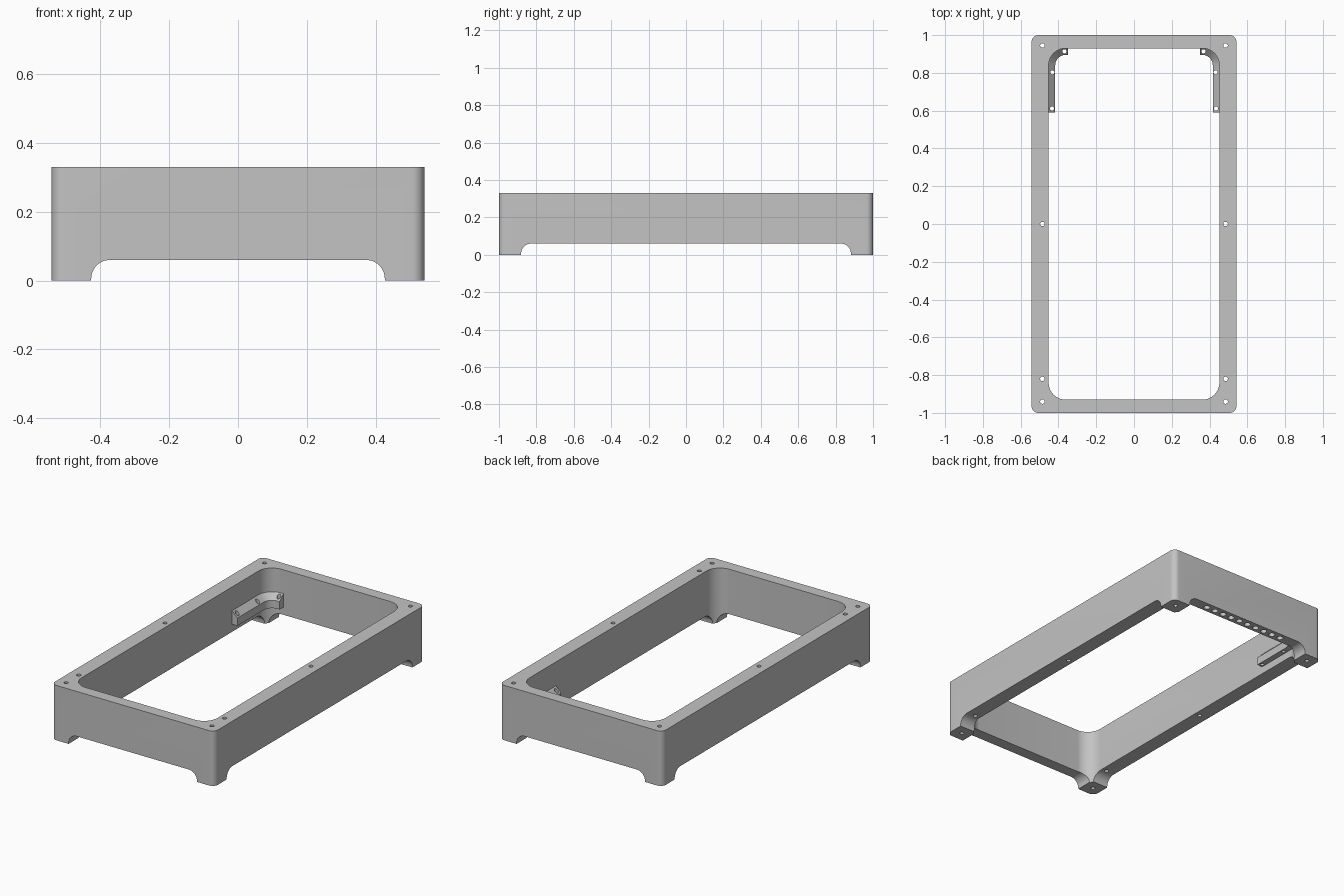
import bpy
import bmesh
from math import cos, sin, pi, radians
from mathutils import Vector

if "Cube" in bpy.data.objects:
    bpy.data.objects.remove(bpy.data.objects["Cube"], do_unlink=True)

grey = bpy.data.materials.new("plain grey")
grey.use_nodes = True
grey.diffuse_color = (0.55, 0.55, 0.55, 1)
grey.node_tree.nodes["Principled BSDF"].inputs["Base Color"].default_value = (0.55, 0.55, 0.55, 1)

HEIGHT = 0.33
INNER_X, INNER_Y, INNER_R = 0.452, 0.93, 0.09


def make_object(name, bm):
    bmesh.ops.recalc_face_normals(bm, faces=bm.faces)
    mesh = bpy.data.meshes.new(name)
    bm.to_mesh(mesh)
    bm.free()
    obj = bpy.data.objects.new(name, mesh)
    bpy.context.collection.objects.link(obj)
    mesh.materials.append(grey)
    return obj


def rounded_rect(hx, hy, r, steps=12):
    pts = []
    for quarter, (sx, sy) in enumerate([(1, 1), (-1, 1), (-1, -1), (1, -1)]):
        for i in range(steps + 1):
            a = (quarter + i / steps) * pi / 2
            pts.append((sx * (hx - r) + r * cos(a), sy * (hy - r) + r * sin(a)))
    return pts


def prism(name, outline, start, depth):
    """Extrude a closed outline of 3D points along a vector."""
    bm = bmesh.new()
    face = bm.faces.new([bm.verts.new(Vector(p) + Vector(start)) for p in outline])
    ext = bmesh.ops.extrude_face_region(bm, geom=[face])
    bmesh.ops.translate(bm, vec=depth, verts=[v for v in ext["geom"] if isinstance(v, bmesh.types.BMVert)])
    return make_object(name, bm)


def drill(name, points, r, z0, z1):
    """One cutter holding a vertical cylinder at each point."""
    bm = bmesh.new()
    for x, y in points:
        made = bmesh.ops.create_cone(bm, cap_ends=True, segments=20, radius1=r, radius2=r, depth=z1 - z0)
        bmesh.ops.translate(bm, vec=(x, y, (z0 + z1) / 2), verts=made["verts"])
    return make_object(name, bm)


def activate(obj):
    bpy.ops.object.select_all(action="DESELECT")
    obj.select_set(True)
    bpy.context.view_layer.objects.active = obj


def cut(obj, cutter):
    cutter.hide_render = True
    mod = obj.modifiers.new("cut", "BOOLEAN")
    mod.operation, mod.solver, mod.object = "DIFFERENCE", "EXACT", cutter
    activate(obj)
    bpy.ops.object.modifier_apply(modifier=mod.name)
    bpy.data.objects.remove(cutter, do_unlink=True)


def smooth(obj):
    activate(obj)
    bpy.ops.object.shade_smooth_by_angle(angle=radians(30))


# Rounded frame with an open middle
outer = [(x, y, 0) for x, y in rounded_rect(0.542, 1.0, 0.035)]
inner = [(x, y, 0) for x, y in rounded_rect(INNER_X, INNER_Y, INNER_R)]
frame = prism("frame", outer, (0, 0, 0), (0, 0, HEIGHT))
cut(frame, prism("opening_cutter", inner, (0, 0, -0.1), (0, 0, 0.6)))


# Arched gaps under each wall, leaving four corner feet
def arch(half, top=0.06, r=0.055):
    right = [(half, -0.1)]
    right += [(half - r + r * cos(i * pi / 24), top - r + r * sin(i * pi / 24)) for i in range(13)]
    return right + [(-u, z) for u, z in reversed(right)]


cut(frame, prism("front_arch_cutter", [(u, 0, z) for u, z in arch(0.427)], (0, -1.2, 0), (0, 2.4, 0)))
cut(frame, prism("side_arch_cutter", [(0, u, z) for u, z in arch(0.882)], (-0.8, 0, 0), (1.6, 0, 0)))

# Screw holes through the frame, and a row of blind holes under the back wall
screws = [(s * 0.485, y) for s in (-1, 1) for y in (0.945, 0, -0.82, -0.94)]
cut(frame, drill("screw_cutter", screws, 0.012, -0.1, 0.5))
row = [(0.06 * (i - 4.5), 0.963) for i in range(10)]
cut(frame, drill("row_cutter", row, 0.018, -0.05, 0.2))
smooth(frame)


# Sloped-top bracket wrapped round each inner back corner
def bracket(name, side):
    cx, cy = INNER_X - INNER_R, INNER_Y - INNER_R
    path = [((INNER_X, 0.59), (-1, 0))]
    for i in range(13):
        a = i * pi / 24
        path.append(((cx + INNER_R * cos(a), cy + INNER_R * sin(a)), (-cos(a), -sin(a))))
    path.append(((0.35, INNER_Y), (0, -1)))
    section = [(0, 0.105), (0.035, 0.105), (0.035, 0.152), (0, 0.187)]
    bm = bmesh.new()
    rings = [[bm.verts.new((side * (p[0] + n[0] * d), p[1] + n[1] * d, z)) for d, z in section]
             for p, n in path]
    for a, b in zip(rings, rings[1:]):
        for k in range(4):
            m = (k + 1) % 4
            bm.faces.new((a[k], a[m], b[m], b[k]))
    bm.faces.new(rings[0])
    bm.faces.new(rings[-1])
    obj = make_object(name, bm)
    holes = [(side * x, y) for x, y in ((0.434, 0.612), (0.432, 0.803), (0.368, 0.914))]
    cut(obj, drill("bracket_cutter", holes, 0.011, 0.0, 0.3))
    smooth(obj)


bracket("left_bracket", 1)
bracket("right_bracket", -1)
